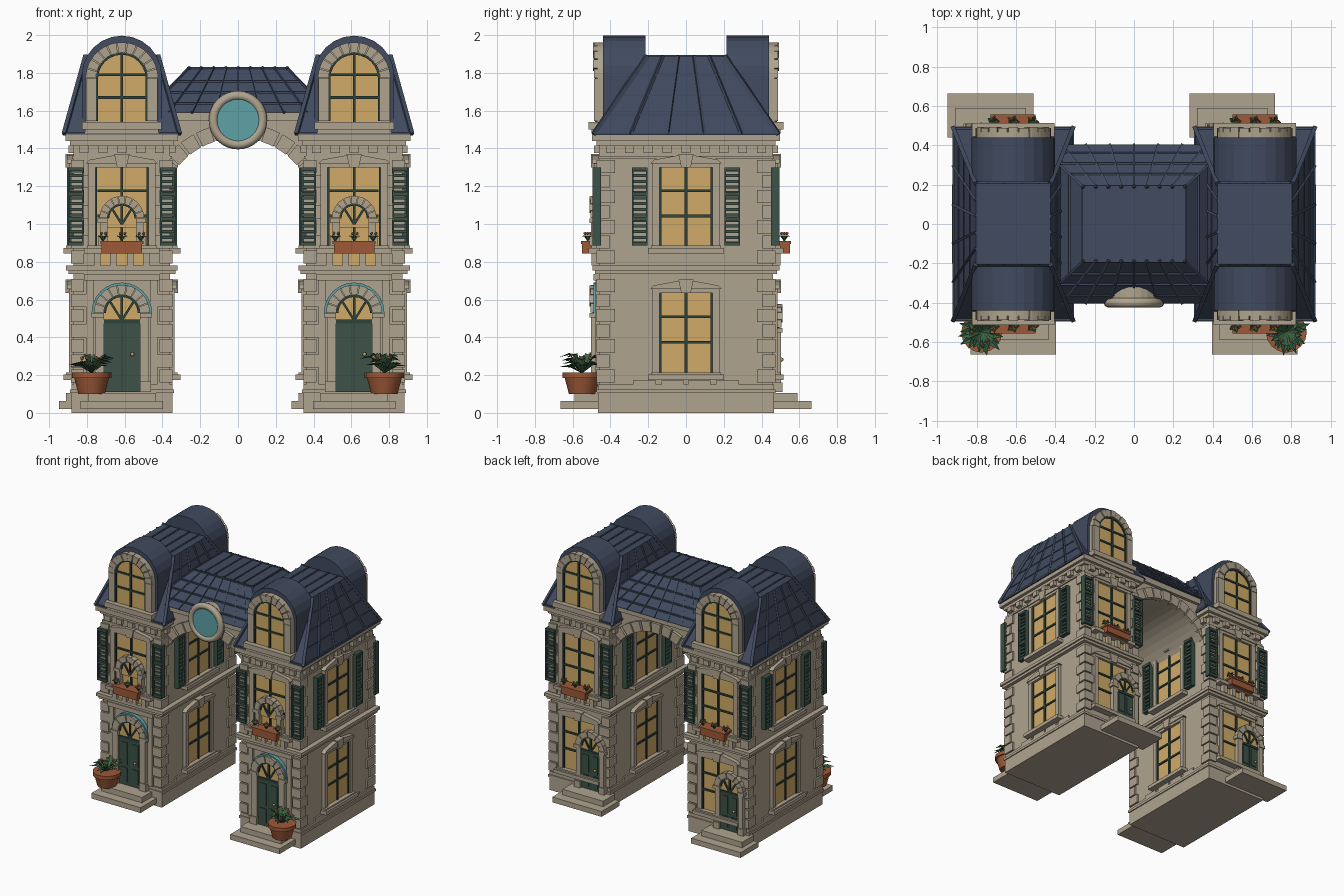
import bpy, bmesh, random
from math import sin, cos, pi, radians
from mathutils import Matrix, Vector

random.seed(4)
if "Cube" in bpy.data.objects:
    bpy.data.objects.remove(bpy.data.objects["Cube"])

COLORS = {
    "stone": (0.43, 0.37, 0.275), "slate": (0.052, 0.07, 0.115), "lit_glass": (0.64, 0.41, 0.14),
    "shutter_green": (0.045, 0.085, 0.066), "frame_green": (0.028, 0.055, 0.045),
    "teal_glass": (0.11, 0.36, 0.39), "terracotta": (0.34, 0.1, 0.04), "leaf": (0.045, 0.13, 0.06),
    "blossom": (0.6, 0.16, 0.07), "brass": (0.6, 0.36, 0.1)}
MATS = {}
for name, rgb in COLORS.items():
    m = bpy.data.materials.new(name)
    m.use_nodes = True
    m.diffuse_color = (*rgb, 1)
    m.node_tree.nodes["Principled BSDF"].inputs["Base Color"].default_value = (*rgb, 1)
    MATS[name] = m

parts = {}      # part name -> (bmesh, colour)
prefix = ""
I = Matrix()


def part(name, color):
    return parts.setdefault(prefix + name, (bmesh.new(), color))[0]


def prism(bm, pts, d0, d1, M=I):
    """Extrude a (u, z) outline outward (-y) from d0 to d1."""
    a = [bm.verts.new(M @ Vector((u, -d0, z))) for u, z in pts]
    b = [bm.verts.new(M @ Vector((u, -d1, z))) for u, z in pts]
    bm.faces.new(a)
    bm.faces.new(b[::-1])
    for i in range(len(a)):
        j = (i + 1) % len(a)
        bm.faces.new((a[i], b[i], b[j], a[j]))


def box(bm, u0, u1, d0, d1, z0, z1, M=I):
    prism(bm, [(u0, z0), (u1, z0), (u1, z1), (u0, z1)], d0, d1, M)


def block(bm, hx, hy, z0, z1, M=I):
    box(bm, -hx, hx, -hy, hy, z0, z1, M)


def frustum(bm, bx, by, z0, tx, ty, z1, M=I):
    rings = [[bm.verts.new(M @ Vector((sx * x, sy * y, z))) for sx, sy in ((-1, -1), (1, -1), (1, 1), (-1, 1))]
             for x, y, z in ((bx, by, z0), (tx, ty, z1))]
    bm.faces.new(rings[0])
    bm.faces.new(rings[1])
    for i in range(4):
        j = (i + 1) % 4
        bm.faces.new((rings[0][i], rings[0][j], rings[1][j], rings[1][i]))


def rib(bm, p, q, w, M=I):
    p, q = Vector(p), Vector(q)
    d = q - p
    T = Matrix.Translation((p + q) / 2) @ d.to_track_quat('Z', 'Y').to_matrix().to_4x4()
    bmesh.ops.create_cube(bm, size=1, matrix=M @ T @ Matrix.Diagonal((w, w, d.length, 1)))


def arc(cu, cz, r, a0=0, a1=pi, n=12):
    return [(cu + r * cos(a0 + (a1 - a0) * i / n), cz + r * sin(a0 + (a1 - a0) * i / n)) for i in range(n + 1)]


def arched(cu, cz, r, z0, n=12):
    return [(cu - r, z0), (cu + r, z0)] + arc(cu, cz, r, n=n)


def voussoirs(bm, cu, cz, r0, r1, d0, d1, M, n=9, a0=0, a1=pi):
    step = (a1 - a0) / n
    for i in range(n):
        s, e = a0 + i * step + 0.015, a0 + (i + 1) * step - 0.015
        prism(bm, arc(cu, cz, r0, s, e, 2) + arc(cu, cz, r1, e, s, 2), d0, d1 + 0.005 * (i % 2), M)


def ball(bm, p, r, M=I):
    bmesh.ops.create_icosphere(bm, subdivisions=1, radius=r, matrix=M @ Matrix.Translation(p))


def window(M, z0, z1, shutters=False):
    st, fr = part("window_surrounds", "stone"), part("window_bars", "frame_green")
    box(part("window_glass", "lit_glass"), -.14, .14, -.02, .006, z0, z1, M)
    for s in (-1, 1):
        box(st, s * .14, s * .178, -.01, .024, z0, z1 + .02, M)
        box(fr, s * .131, s * .14, 0, .014, z0, z1, M)
        if shutters:
            sh = part("shutters", "shutter_green")
            box(sh, s * .203, s * .212, -.01, .036, z0, z1, M)
            box(sh, s * .277, s * .286, -.01, .036, z0, z1, M)
            for k in range(4):
                z = z0 + (z1 - z0 - .02) * k / 3
                box(sh, s * .21, s * .28, -.01, .034, z, z + .02, M)
            for k in range(14):
                z = z0 + (z1 - z0) * (k + .5) / 14
                box(sh, s * .21, s * .28, -.01, .022, z - .008, z + .008, M)
    box(fr, -.007, .007, 0, .016, z0, z1, M)
    for f in (.38, .7):
        z = z0 + f * (z1 - z0)
        box(fr, -.13, .13, 0, .015, z - .007, z + .007, M)
    # lintel, pediment, keystone, sill
    box(st, -.178, .178, -.01, .026, z1, z1 + .025, M)
    prism(st, [(-.19, z1 + .02), (.19, z1 + .02), (.17, z1 + .04), (.05, z1 + .062), (-.05, z1 + .062),
               (-.17, z1 + .04)], -.01, .034, M)
    prism(st, [(-.025, z1), (.025, z1), (.04, z1 + .07), (-.04, z1 + .07)], -.01, .042, M)
    box(st, -.2, .2, -.01, .055, z0 - .04, z0 - .012, M)
    box(st, -.185, .185, -.01, .04, z0 - .012, z0, M)


def doorway(M, cu, z0, zc, s, leaf=True):
    st, fr, dr = part("door_arch", "stone"), part("door_bars", "frame_green"), part("door_leaf", "shutter_green")
    r = .095 * s
    voussoirs(st, cu, zc, r, .148 * s, -.01, .045, M)
    for k in (-1, 1):
        box(st, cu + k * r, cu + k * .143 * s, -.01, .042, z0, zc - .025, M)
        box(st, cu + k * r, cu + k * .16 * s, -.01, .05, zc - .025, zc, M)
        box(st, cu + k * r, cu + k * .155 * s, -.01, .05, z0, z0 + .06 * s, M)
    prism(part("fanlight", "lit_glass"), arched(cu, zc, r, zc - .06 * s), -.01, .025, M)
    for a in (pi / 4, pi / 2, 3 * pi / 4):
        rib(fr, (cu, -.028, zc - .04 * s), (cu + r * cos(a), -.028, zc + r * sin(a)), .012, M)
    prism(fr, arc(cu, zc, r) + arc(cu, zc, r * .88, pi, 0), 0, .033, M)
    if leaf:
        zt = zc - .05 * s
        box(dr, cu - r, cu + r, -.01, .028, z0, zt, M)
        box(fr, cu - r, cu + r, 0, .035, zt - .006, zt + .014, M)
        box(fr, cu - .003, cu + .003, 0, .031, z0, zt, M)
        for k in (-1, 1):
            for a, b in ((.08, .38), (.45, .92)):
                h = zt - z0
                box(dr, cu + k * .02 * s, cu + k * .075 * s, 0, .034, z0 + a * h, z0 + b * h, M)
        ball(part("door_knob", "brass"), (cu + .055 * s, -.045, z0 + .2 * s), .012, M)


def leaf(bm, p, a, length, rise, w):
    p, d, side = Vector(p), Vector((cos(a), sin(a), 0)), Vector((-sin(a), cos(a), 0))
    mid = p + d * length * .55 + Vector((0, 0, rise))
    tip = p + d * length + Vector((0, 0, rise * .8))
    v = [bm.verts.new(c) for c in (p, mid + side * w, tip, mid - side * w, mid - Vector((0, 0, w * .5)))]
    for i, j in ((0, 1), (1, 2), (2, 3), (3, 0)):
        bm.faces.new((v[i], v[j], v[4]))


def planter(M):
    tc = part("window_box", "terracotta")
    box(tc, -.108, .108, .01, .09, .845, .895, M)
    box(tc, -.114, .114, .005, .097, .895, .91, M)
    for u in (-.1, 0, .1):
        c = M @ Vector((u, -.06, .905))
        for k in range(5):
            leaf(part("box_leaves", "leaf"), c, k * 2 * pi / 5 + u, .035, .035, .012)
        for k in range(3):
            ball(part("box_flowers", "blossom"), c + Vector((.016 * cos(k * 2.1), .016 * sin(k * 2.1), .045)), .009)


def tower(cx):
    T = Matrix.Translation((cx, 0, 0))
    hw, hy = .255, .46
    faces = [T @ Matrix.Rotation(radians(90 * k), 4, 'Z') @ Matrix.Translation((0, -(hw if k % 2 else hy), 0))
             for k in range(4)]
    front, east, back, west = faces
    # walls, plinth, belt course and cornice
    block(part("walls", "stone"), hw, hy, .1, 1.47, T)
    tr = part("mouldings", "stone")
    for grow, z0, z1 in ((.012, 0, .106), (.02, .106, .125), (.012, .125, .15), (.028, .735, .755),
                         (.04, .755, .78), (.01, 1.345, 1.36), (.02, 1.415, 1.44), (.043, 1.44, 1.475)):
        block(tr, hw + grow, hy + grow - .006, z0, z1, T)
    for k, M in enumerate(faces):
        half = .4 if k % 2 else .2
        n = 8 if k % 2 else 4
        for i in range(n + 1):
            u = -half + 2 * half * i / n
            box(tr, u - .024, u + .024, 0, .028, 1.375, 1.415, M)
    # corner quoins
    q = part("quoins", "stone")
    for sx in (-1, 1):
        for sy in (-1, 1):
            for base, count in ((.16, 7), (.79, 7)):
                for i in range(count):
                    a, b = (.085, .055) if i % 2 else (.055, .085)
                    z = base + i * .08
                    box(q, sx * (hw + .014), sx * (hw - a), sy * (hy + .014), sy * (hy - b), z, z + .07, T)
    # openings
    for M in (east, west):
        window(M, .215, .635)
        window(M, .885, 1.3, True)
        for u in (-.22, -.07, .07, .22):
            box(tr, u - .06, u + .06, 0, .012, .15, .172, M)
    for M in (front, back):
        window(M, .885, 1.3, True)
        box(part("window_glass", "lit_glass"), -.13, .13, 0, .01, .78, .845, M)
        for u in (-.13, -.045, .045, .13):
            box(tr, u - .018, u + .018, 0, .04, .78, .845, M)
        planter(M)
    window(back, .215, .635)
    doorway(back, .115, .11, .45, .86)
    doorway(front, 0, .11, .53, 1)
    doorway(front, 0, .885, 1.03, .8, False)
    prism(part("door_hood", "teal_glass"), arc(0, .53, .16) + arc(0, .53, .145, pi, 0), 0, .03, front)
    box(tr, -.19, -.15, 0, .02, .15, .71, front)
    box(tr, .15, .19, 0, .02, .15, .71, front)
    box(tr, -.2, .2, 0, .03, .7, .735, front)
    # entrance steps
    stp = part("steps", "stone")
    for M, u in ((front, 0), (back, .115)):
        box(stp, u - .218, u + .218, -.02, .205, .02, .062, M)
        box(stp, u - .18, u + .18, -.02, .13, .062, .106, M)
    # mansard roof with standing seams
    rf, seam = part("roof", "slate"), part("roof_seams", "slate")
    bx, by, z0, tx, ty, z1 = .305, .49, 1.475, .19, .205, 1.89
    frustum(rf, bx, by, z0, tx, ty, z1, T)
    block(rf, bx + .004, by + .004, z0 - .004, z0 + .012, T)
    for s in (-1, 1):
        for t in (-1, -.6, -.2, .2, .6, 1):
            rib(seam, (s * bx, t * by, z0), (s * tx, t * ty, z1), .014 if abs(t) < 1 else .022, T)
        for f in (.25, .5, .75):
            x, y, z = bx + (tx - bx) * f, by + (ty - by) * f, z0 + (z1 - z0) * f
            rib(seam, (s * x, -y, z), (s * x, y, z), .008, T)
    for x in (-.13, -.045, .045, .13):
        rib(seam, (x, -ty, z1), (x, ty, z1), .012, T)
    # arched dormers at both ends
    ds, fr = part("dormer_surround", "stone"), part("dormer_bars", "frame_green")
    for k in (0, 2):
        M = T @ Matrix.Rotation(radians(90 * k), 4, 'Z')
        prism(rf, arched(0, 1.785, .212, 1.5), .215, .44, M)
        prism(ds, arched(0, 1.77, .192, 1.48), .3, .468, M)
        voussoirs(ds, 0, 1.77, .137, .192, .44, .488, M, 11)
        for s in (-1, 1):
            box(ds, s * .137, s * .19, .44, .488, 1.545, 1.77, M)
            box(fr, s * .126, s * .137, .44, .482, 1.545, 1.77, M)
        box(ds, -.21, .21, .44, .515, 1.5, 1.54, M)
        box(ds, -.195, .195, .44, .5, 1.478, 1.5, M)
        prism(part("dormer_glass", "lit_glass"), arched(0, 1.77, .137, 1.54), .44, .473, M)
        prism(fr, arc(0, 1.77, .137) + arc(0, 1.77, .126, pi, 0), .44, .482, M)
        box(fr, -.007, .007, .44, .482, 1.54, 1.905, M)
        for z in (1.67, 1.79):
            box(fr, -.13, .13, .44, .481, z - .007, z + .007, M)


def potted_plant(x, y):
    pot = part("plant_pot", "terracotta")
    for r1, r2, z0, z1 in ((.07, .092, .1, .185), (.104, .104, .185, .215)):
        bmesh.ops.create_cone(pot, cap_ends=True, segments=16, radius1=r1, radius2=r2, depth=z1 - z0,
                              matrix=Matrix.Translation((x, y, (z0 + z1) / 2)))
    for i in range(24):
        leaf(part("plant_leaves", "leaf"), (x, y, .21), i * 2.4, random.uniform(.08, .135),
             random.uniform(.04, .11), .02)
    for i in range(6):
        ball(part("plant_flowers", "blossom"), (x + .05 * cos(i * 1.05), y + .05 * sin(i * 1.05), .29), .011)


for side, sx in (("right", -1), ("left", 1)):
    prefix = side + "_"
    tower(sx * .615)
    potted_plant(sx * .775, -.55)

# bridge: vaulted wall, arch stones, cornice
prefix = "bridge_"
wall = part("vault", "stone")
prism(wall, [(-.365, 1.6), (.365, 1.6)][::-1] + arc(0, 1.045, .415, pi - .5, .5, 16), -.36, .36)
for k in (0, 2):
    M = Matrix.Rotation(radians(90 * k), 4, 'Z')
    voussoirs(part("arch_stones", "stone"), 0, 1.045, .41, .49, .34, .38, M, 11, .5, pi - .5)
block(part("cornice", "stone"), .36, .385, 1.545, 1.592)

# bridge roof with tile courses
rf, seam = part("roof", "slate"), part("roof_seams", "slate")
frustum(rf, .49, .405, 1.59, .26, .19, 1.825)
for s in (-1, 1):
    for i in range(-4, 5):
        t = i / 4
        rib(seam, (t * .49, s * .405, 1.59), (t * .26, s * .19, 1.825), .012)
        ball(seam, (t * .26, s * .19, 1.825), .012)
    for f in (.2, .45, .7, 1):
        x, y, z = .49 - .23 * f, .405 - .215 * f, 1.59 + .235 * f
        rib(seam, (-x, s * y, z), (x, s * y, z), .01)
        rib(seam, (s * x, -y, z), (s * x, y, z), .01)
for x in (-.17, -.085, 0, .085, .17):
    rib(seam, (x, -.19, 1.825), (x, .19, 1.825), .01)

# round window
hub = Matrix.Translation((0, 0, 1.55))
prism(part("round_window_drum", "stone"), arc(0, 1.55, .135, 0, 2 * pi * 23 / 24, 23), .2, .405)
prism(part("round_window_glass", "teal_glass"), arc(0, 1.55, .115, 0, 2 * pi * 23 / 24, 23), .4, .413)
ring = part("round_window_ring", "stone")
for i in range(32):
    for j in range(8):
        ring.faces.new([ring.verts.new(hub @ Vector(((.13 + .025 * cos(b)) * cos(a), -.4 + .025 * sin(b),
                                                     (.13 + .025 * cos(b)) * sin(a))))
                        for a, b in [((i + p) * pi / 16, (j + r) * pi / 4) for p, r in ((0, 0), (1, 0), (1, 1), (0, 1))]])
bmesh.ops.remove_doubles(ring, verts=ring.verts, dist=.0005)

# turn every part into an object
for name, (bm, color) in parts.items():
    bmesh.ops.recalc_face_normals(bm, faces=bm.faces)
    mesh = bpy.data.meshes.new(name)
    bm.to_mesh(mesh)
    bm.free()
    mesh.materials.append(MATS[color])
    ob = bpy.data.objects.new(name, mesh)
    bpy.context.collection.objects.link(ob)
    if name.endswith(("ring", "knob", "pot")):
        bpy.ops.object.select_all(action='DESELECT')
        ob.select_set(True)
        bpy.context.view_layer.objects.active = ob
        bpy.ops.object.shade_smooth_by_angle(angle=radians(50))
